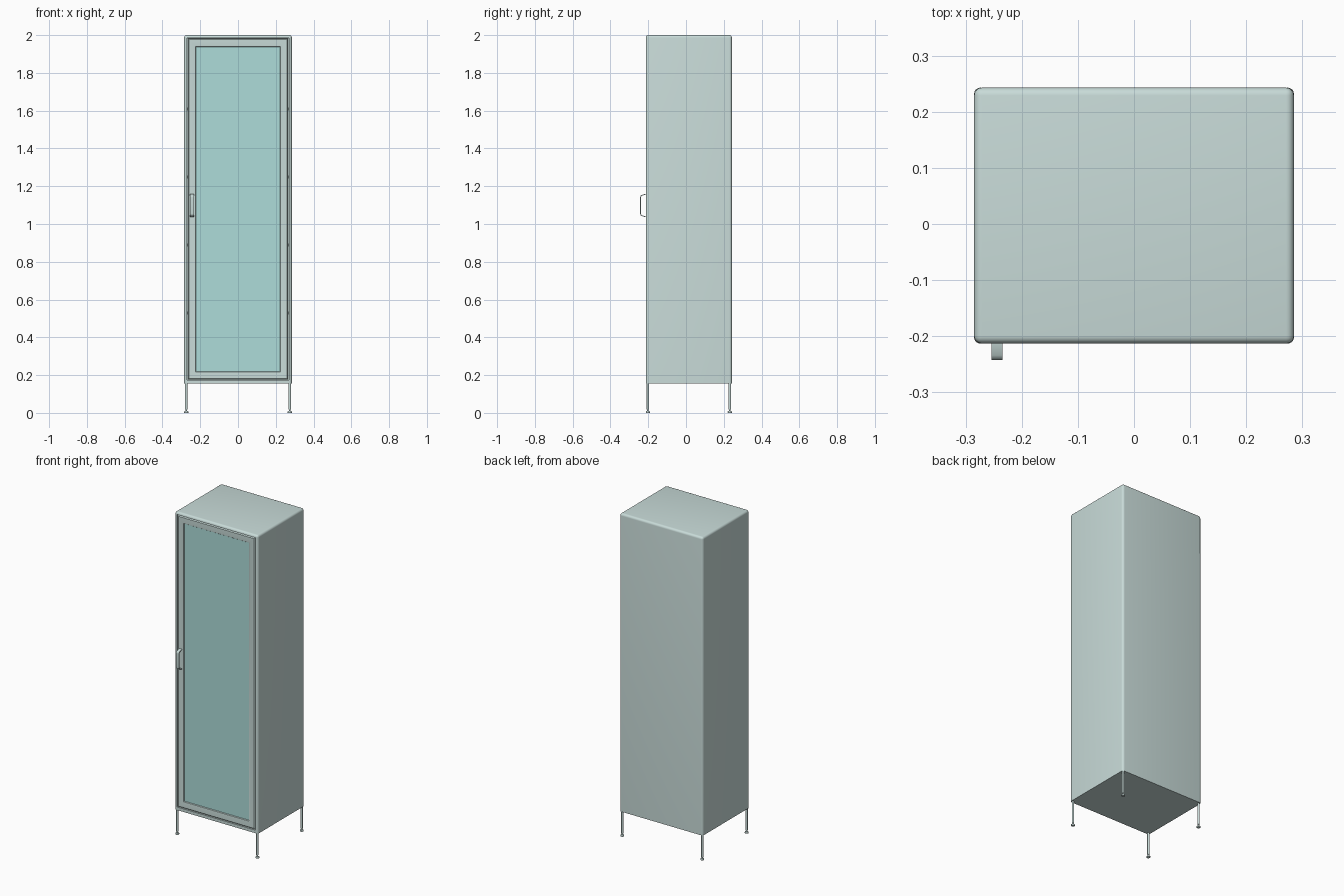
import bpy, bmesh, math
from mathutils import Matrix, Vector

if "Cube" in bpy.data.objects:
    bpy.data.objects.remove(bpy.data.objects["Cube"])

FRONT, BACK, HALF, BASE, TOP = -0.213, 0.243, 0.285, 0.155, 2.0


def material(name, color):
    m = bpy.data.materials.new(name)
    m.diffuse_color = color
    m.use_nodes = True
    m.node_tree.nodes["Principled BSDF"].inputs["Base Color"].default_value = m.diffuse_color
    return m


METAL = material("pale_green_metal", (0.58, 0.71, 0.69, 1))
GLASS = material("tinted_glass", (0.42, 0.72, 0.70, 1))


def finish(name, bm, mat=METAL, smooth=True):
    bmesh.ops.recalc_face_normals(bm, faces=bm.faces)
    mesh = bpy.data.meshes.new(name)
    bm.to_mesh(mesh)
    bm.free()
    mesh.materials.append(mat)
    ob = bpy.data.objects.new(name, mesh)
    bpy.context.collection.objects.link(ob)
    if smooth:
        bpy.ops.object.select_all(action='DESELECT')
        ob.select_set(True)
        bpy.context.view_layer.objects.active = ob
        bpy.ops.object.shade_smooth_by_angle(angle=math.radians(35))
    return ob


def add_box(bm, lo, hi):
    lo, hi = Vector(lo), Vector(hi)
    mat = Matrix.Translation((lo + hi) / 2) @ Matrix.Diagonal((*(hi - lo), 1))
    bmesh.ops.create_cube(bm, size=1, matrix=mat)


def box(name, lo, hi, mat=METAL):
    bm = bmesh.new()
    add_box(bm, lo, hi)
    return finish(name, bm, mat, smooth=False)


# Cabinet shell: rounded except at the bottom, hollowed from the front
bm = bmesh.new()
add_box(bm, (-HALF, FRONT, BASE), (HALF, BACK, TOP))
edges = [e for e in bm.edges if max(v.co.z for v in e.verts) > TOP - 0.01]
bmesh.ops.bevel(bm, geom=edges, offset=0.014, segments=5, profile=0.5, affect='EDGES')
face = min(bm.faces, key=lambda f: f.calc_center_median().y)
bmesh.ops.inset_individual(bm, faces=[face], thickness=0.002)
for v in face.verts:
    if v.co.z < 0.2:
        v.co.z = 0.174
bmesh.ops.inset_individual(bm, faces=[face], thickness=0.002)
for v in face.verts:
    v.co.y = BACK - 0.012
finish("cabinet_body", bm)

# Interior shelves
for i, z in enumerate((0.53, 0.89, 1.25, 1.61)):
    box(f"shelf_{i + 1}", (-0.267, -0.18, z - 0.008), (0.267, BACK - 0.012, z + 0.008))

# Door frame: a profile of (inset, y) swept around the rectangle
DX, DZ0, DZ1 = 0.265, 0.177, 1.981
profile = [(0, -0.192), (0, -0.207), (0.0015, -0.2105), (0.005, -0.213),
           (0.036, -0.213), (0.040, -0.2115), (0.043, -0.207), (0.043, -0.192)]
bm = bmesh.new()
rings = [[bm.verts.new((x, y, z)) for x, z in
          ((-DX + d, DZ0 + d), (DX - d, DZ0 + d), (DX - d, DZ1 - d), (-DX + d, DZ1 - d))]
         for d, y in profile]
for a, b in zip(rings, rings[1:] + rings[:1]):
    for k in range(4):
        n = (k + 1) % 4
        bm.faces.new((a[k], a[n], b[n], b[k]))
finish("door_frame", bm)

# Glass pane
box("door_glass", (-DX + 0.04, -0.206, DZ0 + 0.04), (DX - 0.04, -0.198, DZ1 - 0.04), GLASS)

# Handle: thin bent strap, mirrored about its middle height
MID = 1.098
outer = [(-0.210, 0.062), (-0.216, 0.0615), (-0.234, 0.056), (-0.239, 0.053),
         (-0.242, 0.048), (-0.2425, 0.043)]
inner = [(-0.2385, 0.042), (-0.238, 0.046), (-0.236, 0.0495), (-0.233, 0.052),
         (-0.216, 0.0575), (-0.210, 0.058)]
inner.reverse()
strip = [(o, i) for o, i in zip(outer, inner)]
strip += [((o[0], -o[1]), (i[0], -i[1])) for o, i in reversed(strip)]
bm = bmesh.new()
loops = [[bm.verts.new((x, p[0], MID + p[1])) for x, p in
          ((-0.254, o), (-0.234, o), (-0.234, i), (-0.254, i))] for o, i in strip]
for a, b in zip(loops, loops[1:]):
    for k in range(4):
        n = (k + 1) % 4
        bm.faces.new((a[k], a[n], b[n], b[k]))
bm.faces.new(loops[0])
bm.faces.new(loops[-1])
finish("door_handle", bm)

# Legs with small round levelling feet
leg_profile = [(0, 0), (0.0105, 0), (0.011, 0.001), (0.011, 0.006), (0.009, 0.009),
               (0.004, 0.010), (0.004, 0.018), (0.0065, 0.018), (0.0065, BASE + 0.002),
               (0, BASE + 0.002)]
for side, sx in (("left", -1), ("right", 1)):
    for end, y in (("front", FRONT + 0.011), ("back", BACK - 0.011)):
        bm = bmesh.new()
        verts = [bm.verts.new((r, 0, z)) for r, z in leg_profile]
        edges = [bm.edges.new(p) for p in zip(verts, verts[1:])]
        bmesh.ops.spin(bm, geom=verts + edges, cent=(0, 0, 0), axis=(0, 0, 1),
                       angle=math.tau, steps=20)
        bmesh.ops.remove_doubles(bm, verts=bm.verts, dist=0.0001)
        bmesh.ops.translate(bm, verts=bm.verts, vec=(sx * (HALF - 0.011), y, 0))
        finish(f"{end}_{side}_leg", bm)
